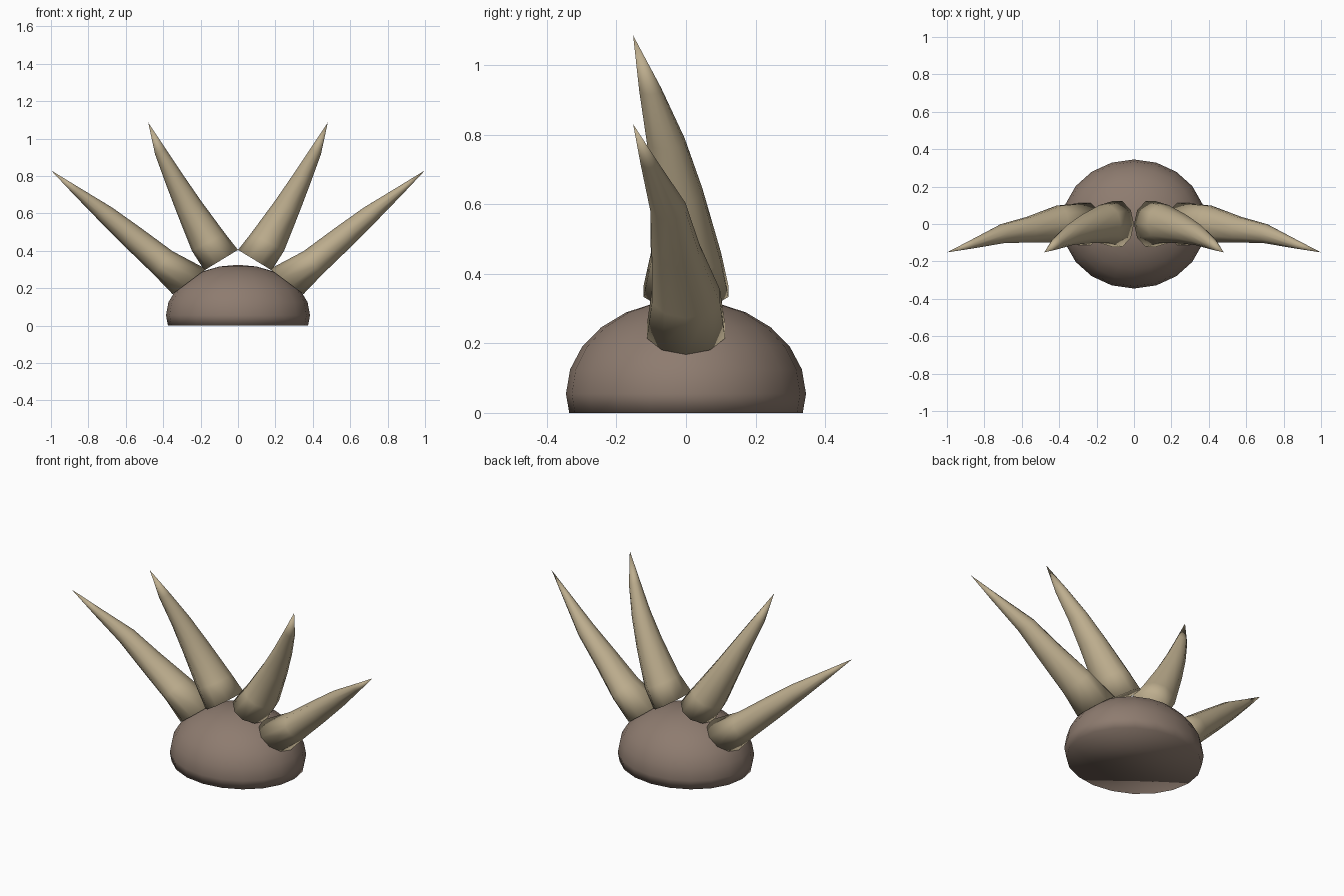
import bpy, bmesh, math
from mathutils import Vector

if "Cube" in bpy.data.objects:
    bpy.data.objects.remove(bpy.data.objects["Cube"])


def material(name, rgb):
    m = bpy.data.materials.new(name)
    m.diffuse_color = (*rgb, 1)
    m.use_nodes = True
    m.node_tree.nodes["Principled BSDF"].inputs["Base Color"].default_value = m.diffuse_color
    return m


BROWN = material("dusty brown", (0.27, 0.20, 0.16))
HORN = material("pale horn", (0.51, 0.42, 0.27))


def finish(name, bm, mat):
    bmesh.ops.recalc_face_normals(bm, faces=bm.faces)
    for f in bm.faces:
        f.smooth = True
    me = bpy.data.meshes.new(name)
    bm.to_mesh(me)
    bm.free()
    me.materials.append(mat)
    ob = bpy.data.objects.new(name, me)
    bpy.context.collection.objects.link(ob)
    return ob


# Domed base: squashed sphere cut flat at the ground
bm = bmesh.new()
bmesh.ops.create_uvsphere(bm, u_segments=20, v_segments=12, radius=1)
for v in bm.verts:
    v.co = Vector((v.co.x * 0.385, v.co.y * 0.345, v.co.z * 0.27 + 0.055))
cut = bmesh.ops.bisect_plane(bm, geom=bm.verts[:] + bm.edges[:] + bm.faces[:],
                             plane_co=(0, 0, 0), plane_no=(0, 0, 1), clear_inner=True)
rim = [e for e in cut["geom_cut"] if isinstance(e, bmesh.types.BMEdge)]
bmesh.ops.contextual_create(bm, geom=rim)
finish("domed_base", bm, BROWN)


# Spikes: rings of (centre, in-plane radius, depth radius), ending in a point
def spike(name, side, rings, tip, base_across, sides=10):
    bm = bmesh.new()
    tip = Vector(tip)
    axis = tip - Vector(rings[0][0])
    across = Vector((axis.z, 0, -axis.x)).normalized()
    loops = []
    for i, (c, ru, rv) in enumerate(rings):
        u = Vector(base_across).normalized() if i == 0 else across
        loop = []
        for k in range(sides):
            a = 2 * math.pi * k / sides
            p = Vector(c) + u * ru * math.cos(a) + Vector((0, rv * math.sin(a), 0))
            loop.append(bm.verts.new((p.x * side, p.y, p.z)))
        loops.append(loop)
    end = bm.verts.new((tip.x * side, tip.y, tip.z))
    bm.faces.new(loops[0])
    for k in range(sides):
        n = (k + 1) % sides
        for a, b in zip(loops, loops[1:]):
            bm.faces.new((a[k], a[n], b[n], b[k]))
        bm.faces.new((loops[-1][k], loops[-1][n], end))
    finish(name, bm, HORN)


INNER = [((0.09, 0, 0.35), 0.105, 0.128), ((0.158, 0, 0.446), 0.10, 0.106),
         ((0.263, -0.028, 0.635), 0.072, 0.079), ((0.34, -0.058, 0.782), 0.052, 0.057),
         ((0.415, -0.103, 0.93), 0.032, 0.033)]
OUTER = [((0.26, 0, 0.235), 0.112, 0.118), ((0.40, 0, 0.335), 0.08, 0.103),
         ((0.56, -0.03, 0.47), 0.066, 0.072), ((0.704, -0.052, 0.592), 0.05, 0.053),
         ((0.867, -0.108, 0.722), 0.023, 0.024)]

for side, label in ((1, "right"), (-1, "left")):
    spike("inner_spike_" + label, side, INNER, (0.48, -0.152, 1.085), (0.855, 0, -0.52))
    spike("outer_spike_" + label, side, OUTER, (1.0, -0.152, 0.83), (0.8, 0, -0.6))
